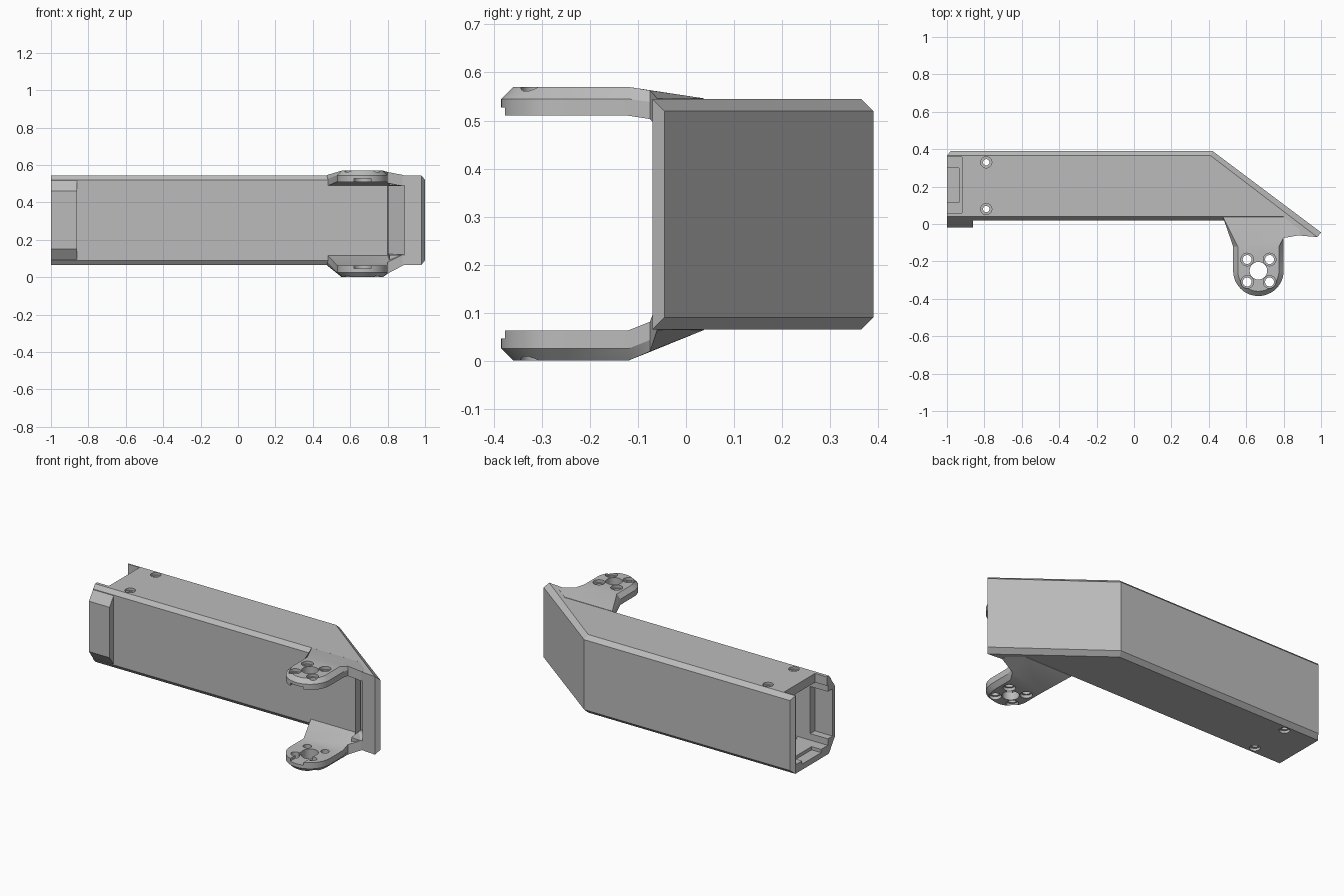
import bpy, bmesh
from math import sin, cos, pi

old = bpy.data.objects.get("Cube")
if old:
    bpy.data.objects.remove(old)

grey = bpy.data.materials.new("plain grey")
grey.use_nodes = True
grey.diffuse_color = (0.5, 0.5, 0.5, 1)
grey.node_tree.nodes["Principled BSDF"].inputs["Base Color"].default_value = (0.5, 0.5, 0.5, 1)


def loft(name, rings, split=None):
    """Skin matching rings of points; split divides each cap into two faces."""
    bm = bmesh.new()
    rows = [[bm.verts.new(p) for p in ring] for ring in rings]
    n = len(rows[0])
    for a, b in zip(rows, rows[1:]):
        for i in range(n):
            j = (i + 1) % n
            bm.faces.new((a[i], a[j], b[j], b[i]))
    for row in (rows[0], rows[-1]):
        if split:
            i, j = split
            bm.faces.new(row[i:j + 1])
            bm.faces.new(row[:i + 1] + row[j:])
        else:
            bm.faces.new(row)
    bmesh.ops.remove_doubles(bm, verts=bm.verts, dist=0.0005)
    bmesh.ops.recalc_face_normals(bm, faces=bm.faces)
    mesh = bpy.data.meshes.new(name)
    bm.to_mesh(mesh)
    bm.free()
    mesh.materials.append(grey)
    ob = bpy.data.objects.new(name, mesh)
    bpy.context.collection.objects.link(ob)
    return ob


def at_z(points, z):
    return [(x, y, z) for x, y in points]


def prism(name, points, z0, z1):
    return loft(name, [at_z(points, z0), at_z(points, z1)])


def box(name, x0, x1, y0, y1, z0, z1):
    return prism(name, [(x0, y0), (x1, y0), (x1, y1), (x0, y1)], z0, z1)


def drill(x, y, r, z0, z1):
    ring = [(x + r * cos(pi * i / 12), y + r * sin(pi * i / 12)) for i in range(24)]
    return prism("drill", ring, z0, z1)


def carve(ob, cutters, operation="DIFFERENCE"):
    """Apply each cutter to the part, then discard it."""
    for c in cutters:
        m = ob.modifiers.new("cut", "BOOLEAN")
        m.operation, m.solver, m.object = operation, "EXACT", c
    bpy.context.view_layer.update()
    done = ob.evaluated_get(bpy.context.evaluated_depsgraph_get())
    mesh = bpy.data.meshes.new_from_object(done)
    ob.modifiers.clear()
    ob.data = mesh
    for c in cutters:
        bpy.data.objects.remove(c)


def finish(ob):
    bpy.ops.object.select_all(action="DESELECT")
    ob.select_set(True)
    bpy.context.view_layer.objects.active = ob
    bpy.ops.object.shade_smooth_by_angle(angle=0.4)


# Chamfered beam with an angled, tapering end
wide = [(-1, .365), (-.98, .39), (.42, .39), (1, -.045), (.98, -.07),
        (.81, -.055), (.8, .02), (-1, .02)]
slim = [(-1, .365), (-1, .365), (.41, .365), (.98, -.07), (.98, -.07),
        (.81, -.055), (.8, .04), (-1, .04)]
beam = loft("hollow_beam", [at_z(slim, .065), at_z(wide, .09),
                            at_z(wide, .52), at_z(slim, .545)])

# Raised collar at the open end
profile = [(.06, .066), (.04, .066), (-.02, .15), (-.02, .46), (.04, .544), (.06, .544)]
collar = loft("collar", [[(x, y, z) for y, z in profile] for x in (-1, -.86)])
carve(beam, [collar], "UNION")

# Hollow inside, end notch and floor recess
inside = [(-1.1, .36), (.4, .36), (.89, -.01), (.89, -.1), (.81, -.1), (.8, .05), (-1.1, .05)]
cuts = [prism("inside", inside, .12, .49),
        box("collar_space", -1.1, -.88, .005, .08, .16, .45),
        box("end_notch", -1.1, -.92, .06, .358, .47, .6),
        box("floor_recess", -1.1, -.935, .115, .3, .1, .14)]

# Counterbored screw holes through both plates
for y in (.08, .33):
    cuts += [drill(-.79, y, .017, -.1, .7),
             drill(-.79, y, .03, .53, .7),
             drill(-.79, y, .03, -.1, .08)]
carve(beam, cuts)
finish(beam)

# Rounded mounting lugs
CX, CY, R, STEPS = .665, -.25, .135, 24


def lug_ring(inset, z_flat, z_root):
    r = R - inset
    ring = [(.475, .038), (CX - r, -.12)]
    ring += [(CX - r * cos(pi * i / STEPS), CY - r * sin(pi * i / STEPS))
             for i in range(STEPS + 1)]
    ring += [(CX + r, -.12), (.8, -.075), (.885, -.06), (.885, -.03), (.8, .038)]
    out = []
    for x, y in ring:
        t = 1 if x > .85 else min(1, max(0, (y + .12) / .15))
        out.append((x, y, z_flat + (z_root - z_flat) * t))
    return out


def lug(name, outer, edge, inner):
    """Each argument pairs the flat height with the height at the beam."""
    ob = loft(name, [lug_ring(.025, *outer), lug_ring(0, *edge), lug_ring(0, *inner)],
              split=(1, STEPS + 3))
    z_out, z_in = outer[0], inner[0]
    s = 1 if z_out > z_in else -1
    bore = sorted((z_out - s * .018, z_out + s * .1))
    slot = sorted((z_in + s * .017, z_in - s * .05))
    cutters = [drill(CX, CY, .047, -.2, .8),
               box("slot", CX - .045, CX + .045, -.5, CY, *slot)]
    for dx in (-.06, .06):
        for dy in (-.06, .06):
            cutters += [drill(CX + dx, CY + dy, .024, -.2, .8),
                        drill(CX + dx, CY + dy, .034, *bore)]
    carve(ob, cutters)
    finish(ob)


lug("upper_lug", (.57, .546), (.545, .525), (.51, .487))
lug("lower_lug", (0, .064), (.025, .085), (.063, .123))
